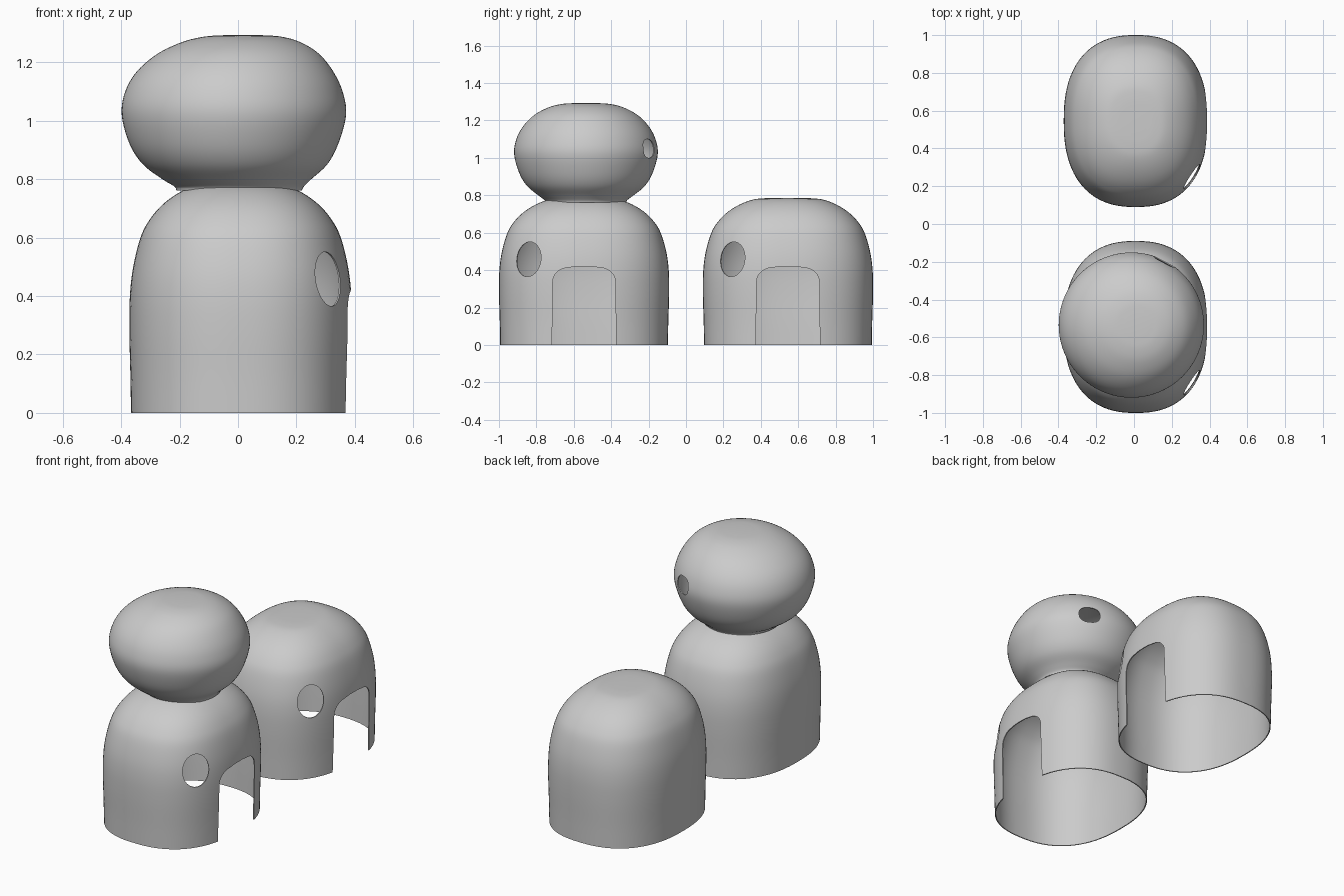
import bpy, bmesh, math
from mathutils import Vector

if "Cube" in bpy.data.objects:
    bpy.data.objects.remove(bpy.data.objects["Cube"])

SEG = 96


def smooth_profile(pts, steps=5):
    """Catmull-Rom resampling of a short control profile."""
    pts = [Vector(p) for p in pts]
    p = [2 * pts[0] - pts[1]] + pts + [2 * pts[-1] - pts[-2]]
    out = []
    for i in range(1, len(p) - 2):
        a, b, c, d = p[i - 1:i + 3]
        for k in range(steps):
            t = k / steps
            out.append(0.5 * (2 * b + (c - a) * t + (2 * a - 5 * b + 4 * c - d) * t * t
                              + (3 * b - a - 3 * c + d) * t ** 3))
    return out + [pts[-1]]


def make_object(name, bm):
    bmesh.ops.recalc_face_normals(bm, faces=bm.faces)
    me = bpy.data.meshes.new(name)
    bm.to_mesh(me)
    bm.free()
    ob = bpy.data.objects.new(name, me)
    bpy.context.collection.objects.link(ob)
    return ob


def make_shell(name, center, rx, ry, n, profile, top_z):
    """Stack of superellipse rings (scale, z, x shift), closed on top, open below."""
    bm = bmesh.new()
    rings = []
    for s, z, dx in smooth_profile(profile):
        ring = []
        for k in range(SEG):
            a = 2 * math.pi * k / SEG
            c, d = math.cos(a), math.sin(a)
            x = math.copysign(abs(c) ** (2 / n), c) * rx * s
            y = math.copysign(abs(d) ** (2 / n), d) * ry * s
            ring.append(bm.verts.new((center[0] + dx + x, center[1] + y, z)))
        rings.append(ring)
    for lo, hi in zip(rings, rings[1:]):
        for k in range(SEG):
            j = (k + 1) % SEG
            bm.faces.new((lo[k], lo[j], hi[j], hi[k]))
    tip = bm.verts.new((center[0] + profile[-1][2], center[1], top_z))
    for k in range(SEG):
        bm.faces.new((rings[-1][k], rings[-1][(k + 1) % SEG], tip))
    ob = make_object(name, bm)
    mod = ob.modifiers.new("thickness", 'SOLIDIFY')
    mod.thickness, mod.offset = 0.006, -1
    return ob


def make_cutter(outline, pos, normal, depth):
    """Prism from a (sideways, up) outline, extruded both ways along a level normal."""
    nrm = Vector(normal).normalized()
    side = Vector((0, 0, 1)).cross(nrm)
    pos = Vector(pos)
    bm = bmesh.new()
    ends = [[bm.verts.new(pos + side * u + Vector((0, 0, w)) + nrm * d) for u, w in outline]
            for d in (-depth, depth)]
    bm.faces.new(ends[0])
    bm.faces.new(ends[1])
    for k in range(len(outline)):
        j = (k + 1) % len(outline)
        bm.faces.new((ends[0][k], ends[0][j], ends[1][j], ends[1][k]))
    ob = make_object("cutter", bm)
    ob.hide_render = True
    return ob


def finish(ob, cutters):
    for c in cutters:
        mod = ob.modifiers.new("cut", 'BOOLEAN')
        mod.object, mod.operation, mod.solver = c, 'DIFFERENCE', 'EXACT'
    bpy.ops.object.select_all(action='DESELECT')
    ob.select_set(True)
    bpy.context.view_layer.objects.active = ob
    for mod in list(ob.modifiers):
        bpy.ops.object.modifier_apply(modifier=mod.name)
    bpy.ops.object.shade_smooth_by_angle(angle=math.radians(40))
    for c in cutters:
        bpy.data.objects.remove(c)


def oval(a, b, n=2.0, count=40):
    pts = []
    for k in range(count):
        t = 2 * math.pi * k / count
        c, s = math.cos(t), math.sin(t)
        pts.append((math.copysign(abs(c) ** (2 / n), c) * a,
                    math.copysign(abs(s) ** (2 / n), s) * b))
    return pts


# doorway outline: slightly tapered sides, rounded top corners
half_door = [(0.173, -0.05), (0.170, 0.1), (0.168, 0.33)]
half_door += [(0.078 + 0.089 * math.cos(t), 0.34 + 0.074 * math.sin(t))
              for t in [math.pi / 16 * k for k in range(9)]] + [(0.04, 0.42)]
door = half_door + [(-u, w) for u, w in reversed(half_door)]

dome_profile = [(0.985, 0, 0), (0.99, 0.12, 0), (1.0, 0.28, 0), (0.995, 0.40, 0),
                (0.965, 0.50, 0), (0.90, 0.60, 0), (0.82, 0.66, 0), (0.71, 0.71, 0),
                (0.57, 0.75, 0), (0.42, 0.776, 0), (0.28, 0.784, 0), (0.12, 0.786, 0)]

# two hollow domes, each with a doorway and an oval window on the right
for name, cy in (("front_dome", -0.545), ("rear_dome", 0.545)):
    dome = make_shell(name, (0.009, cy), 0.381, 0.455, 2.4, dome_profile, 0.786)
    finish(dome, [make_cutter(door, (0.35, cy, 0), (1, 0, 0), 0.15),
                  make_cutter(oval(0.077, 0.093), (0.31, cy - 0.297, 0.458),
                              (0.84, -0.55, 0), 0.1)])

# rounded upper body on a narrow neck, with a small hole at the back right
head_profile = [(0.215, 0.762, 0.018), (0.222, 0.775, 0.018), (0.255, 0.80, 0.01),
                (0.315, 0.85, 0.004), (0.357, 0.92, 0), (0.384, 1.02, 0), (0.372, 1.10, 0),
                (0.335, 1.17, 0.004), (0.275, 1.23, 0.015), (0.20, 1.27, 0.025),
                (0.13, 1.288, 0.03), (0.06, 1.293, 0.032)]
head = make_shell("head", (-0.014, -0.535), 1, 1, 2.0, head_profile, 1.293)
finish(head, [make_cutter(oval(0.061, 0.05, 2.5), (0.158, -0.205, 1.05), (0.46, 0.88, 0), 0.1)])
